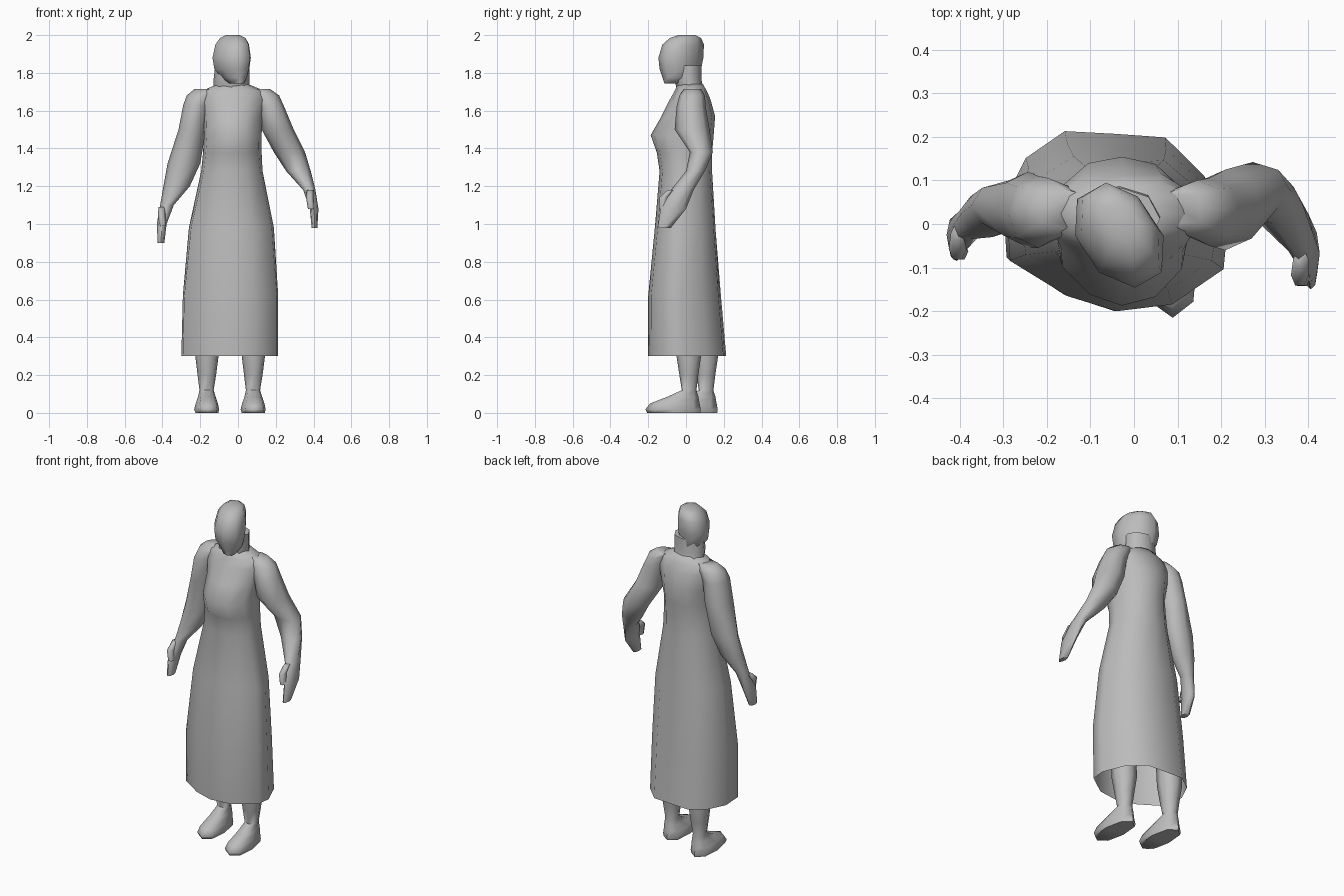
import bpy, bmesh, math

grey = bpy.data.materials.new("plain grey")
grey.diffuse_color = (0.5, 0.5, 0.5, 1)

# Hem outline in unit space, counter-clockwise from +x
HEM = [(1, -.1), (.8, .5), (.45, .93), (0, .97), (-.45, 1), (-.8, .7),
       (-1, .2), (-.97, -.4), (-.45, -.82), (0, -1), (.5, -.92), (.97, -.5)]


def loft(name, rings, sides=8, shear=0, power=2.0, open_bottom=False,
         hem_blend=None, angle=70, offset=(0, 0)):
    """Stack of horizontal rings, each (z, xmin, xmax, ymin, ymax), top last or first."""
    bm = bmesh.new()
    loops = []
    for k, (z, x0, x1, y0, y1) in enumerate(rings):
        cx, cy, rx, ry = (x0 + x1) / 2, (y0 + y1) / 2, (x1 - x0) / 2, (y1 - y0) / 2
        loop = []
        for i in range(sides):
            a = 2 * math.pi * i / sides
            c, s = math.cos(a), math.sin(a)
            u = math.copysign(abs(c) ** (2 / power), c)
            v = math.copysign(abs(s) ** (2 / power), s)
            if hem_blend:
                b = hem_blend[k]
                u, v = u + (HEM[i][0] - u) * b, v + (HEM[i][1] - v) * b
            loop.append(bm.verts.new((cx + rx * u + shear * ry * v + offset[0],
                                      cy + ry * v + offset[1], z)))
        loops.append(loop)
    for a, b in zip(loops, loops[1:]):
        for i in range(sides):
            j = (i + 1) % sides
            bm.faces.new((a[i], a[j], b[j], b[i]))
    if not open_bottom:
        bm.faces.new(loops[0][::-1])
    bm.faces.new(loops[-1])
    bmesh.ops.recalc_face_normals(bm, faces=bm.faces)
    mesh = bpy.data.meshes.new(name)
    bm.to_mesh(mesh)
    bm.free()
    mesh.materials.append(grey)
    ob = bpy.data.objects.new(name, mesh)
    bpy.context.collection.objects.link(ob)
    bpy.ops.object.select_all(action='DESELECT')
    ob.select_set(True)
    bpy.context.view_layer.objects.active = ob
    bpy.ops.object.shade_smooth_by_angle(angle=math.radians(angle))
    return ob


# Long dress, open at the hem
loft("dress", [
    (0.30, -.30, .213, -.20, .213),
    (0.62, -.292, .213, -.20, .185),
    (0.98, -.26, .19, -.165, .16),
    (1.28, -.195, .13, -.14, .14),
    (1.38, -.185, .125, -.155, .14),
    (1.47, -.18, .125, -.187, .148),
    (1.57, -.185, .13, -.13, .155),
    (1.66, -.20, .15, -.085, .13),
    (1.705, -.19, .14, -.06, .11),
    (1.74, -.11, .055, -.045, .09)],
    sides=12, open_bottom=True,
    hem_blend=[1, 1, .8, .5, .4, .3, .2, .1, 0, 0])

# Neck with hair falling behind it
loft("neck_and_hair", [
    (1.64, -.13, .07, -.02, .12),
    (1.72, -.13, .06, -.05, .09),
    (1.76, -.13, .06, -.06, .083),
    (1.84, -.12, .06, -.06, .083)])

# Head, turned slightly to one side
loft("head", [
    (1.745, -.045, .035, -.115, -.04),
    (1.775, -.09, .045, -.125, .07),
    (1.82, -.125, .06, -.14, .08),
    (1.88, -.135, .068, -.146, .092),
    (1.95, -.12, .058, -.125, .095),
    (1.985, -.095, .04, -.085, .08),
    (2.00, -.065, .01, -.04, .05)], shear=-.3)

# Arms with hands
loft("arm_bent", [
    (0.98, .39, .42, -.15, -.08),
    (1.08, .38, .426, -.135, .0),
    (1.18, .345, .41, -.08, .04),
    (1.28, .255, .385, .0, .10),
    (1.38, .19, .355, .02, .142),
    (1.50, .125, .295, -.06, .125),
    (1.62, .10, .245, -.05, .105),
    (1.68, .07, .218, -.035, .10),
    (1.715, .04, .17, -.01, .08)])
loft("arm_straight", [
    (0.90, -.425, -.39, -.085, -.02),
    (1.00, -.43, -.378, -.075, .025),
    (1.10, -.412, -.34, -.035, .04),
    (1.20, -.395, -.255, -.03, .08),
    (1.32, -.373, -.20, -.015, .10),
    (1.50, -.315, -.17, -.055, .12),
    (1.63, -.29, -.15, -.055, .11),
    (1.68, -.272, -.12, -.04, .105),
    (1.715, -.23, -.09, -.01, .08)])

# Thumbs
for name, x, y, z in (("thumb_bent_arm", .385, -.12, 1.08),
                      ("thumb_straight_arm", -.40, -.06, .99)):
    loft(name, [(z, x - .015, x + .02, y - .025, y + .02),
                (z + .06, x - .025, x + .015, y - .025, y + .03),
                (z + .10, x - .02, x + .015, y + .02, y + .06)], sides=6)

# Legs with feet: one forward, one back
for name, dx, dy in (("leg_forward", .08, 0), ("leg_back", -.166, .09)):
    loft(name, [
        (0.0, -.06, .062, -.205, .075),
        (0.018, -.066, .066, -.215, .078),
        (0.05, -.058, .06, -.19, .072),
        (0.085, -.046, .048, -.10, .066),
        (0.12, -.038, .037, -.022, .055),
        (0.20, -.048, .050, -.035, .065),
        (0.30, -.06, .063, -.05, .08),
        (0.45, -.06, .063, -.06, .075)],
        shear=-.06, power=2.4, offset=(dx, dy))
